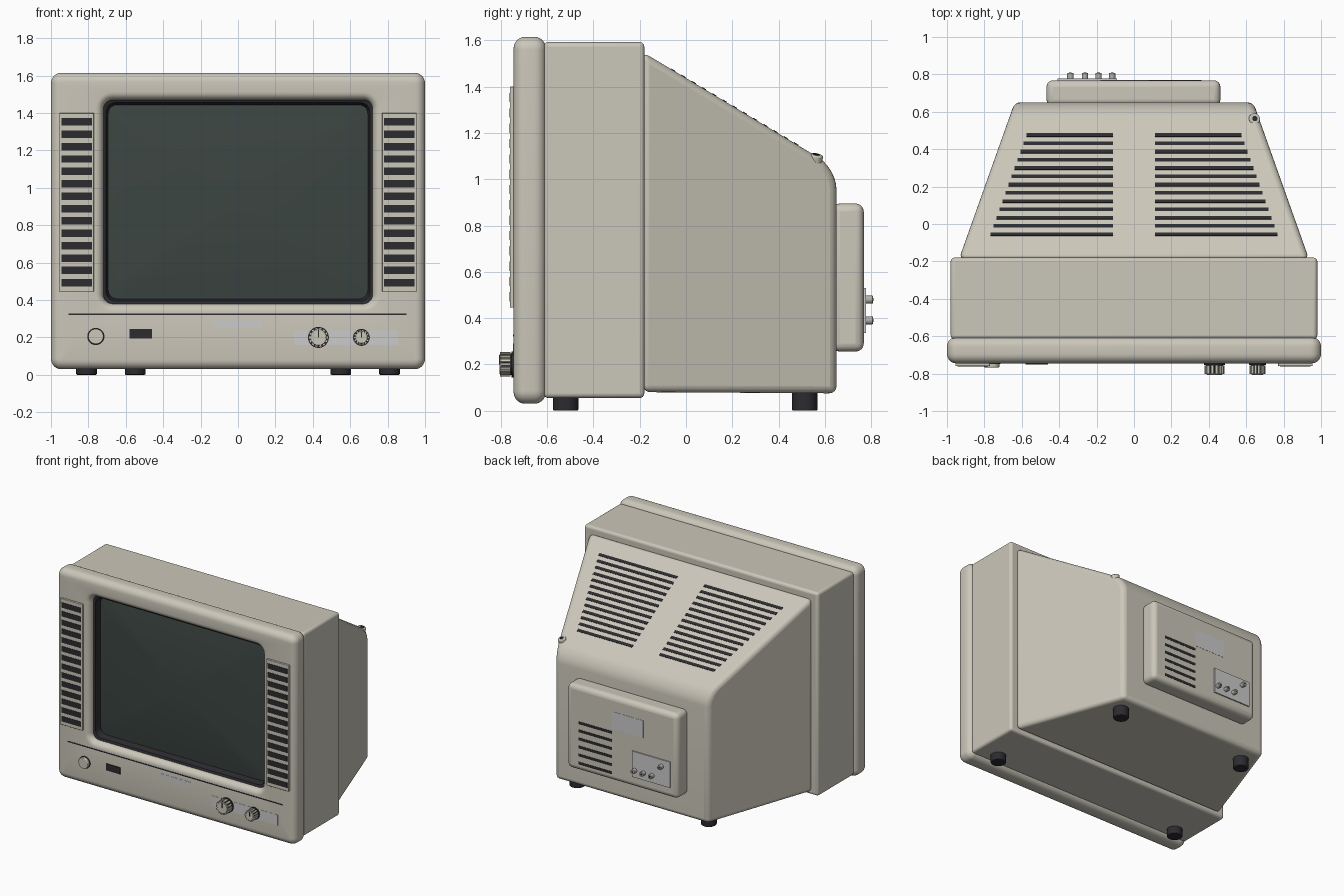
import bpy, bmesh
from math import sin, cos, pi, atan2, radians
from mathutils import Matrix, Vector

if "Cube" in bpy.data.objects:
    bpy.data.objects.remove(bpy.data.objects["Cube"])


def material(name, rgb):
    m = bpy.data.materials.new(name)
    m.diffuse_color = (*rgb, 1)
    m.use_nodes = True
    m.node_tree.nodes["Principled BSDF"].inputs["Base Color"].default_value = m.diffuse_color
    return m


BEIGE = material("beige_plastic", (0.60, 0.57, 0.49))
DARK = material("dark_plastic", (0.025, 0.025, 0.03))
GLASS = material("screen_glass", (0.045, 0.06, 0.055))
LABEL = material("label_grey", (0.58, 0.59, 0.57))
METAL = material("metal", (0.45, 0.44, 0.40))


def finish(name, bm, mat, bevel=0, segs=4):
    bmesh.ops.recalc_face_normals(bm, faces=bm.faces)
    me = bpy.data.meshes.new(name)
    bm.to_mesh(me)
    bm.free()
    ob = bpy.data.objects.new(name, me)
    bpy.context.collection.objects.link(ob)
    me.materials.append(mat)
    if bevel:
        b = ob.modifiers.new("bevel", 'BEVEL')
        b.width, b.segments = bevel, segs
        b.limit_method, b.angle_limit = 'ANGLE', radians(30)
    bpy.ops.object.select_all(action='DESELECT')
    ob.select_set(True)
    bpy.context.view_layer.objects.active = ob
    bpy.ops.object.shade_smooth_by_angle(angle=radians(35))
    return ob


def boxes(name, ranges, mat, bevel=0, segs=4):
    """Boxes given as (x0, x1, y0, y1, z0, z1)."""
    bm = bmesh.new()
    for x0, x1, y0, y1, z0, z1 in ranges:
        m = Matrix.Translation(((x0 + x1) / 2, (y0 + y1) / 2, (z0 + z1) / 2))
        bmesh.ops.create_cube(bm, size=1, matrix=m @ Matrix.Diagonal((x1 - x0, y1 - y0, z1 - z0, 1)))
    return finish(name, bm, mat, bevel, segs)


def cylinders(name, items, mat, bevel=0, sides=32):
    """Cylinders given as (start, end, radius)."""
    bm = bmesh.new()
    for a, b, r in items:
        a, b = Vector(a), Vector(b)
        rot = (b - a).to_track_quat('Z', 'Y').to_matrix().to_4x4()
        bmesh.ops.create_cone(bm, cap_ends=True, segments=sides, radius1=r, radius2=r,
                              depth=(b - a).length, matrix=Matrix.Translation((a + b) / 2) @ rot)
    return finish(name, bm, mat, bevel, 3)


def ring(hx, z0, z1, r, y, n=8):
    """Rounded rectangle facing the front."""
    pts = []
    for cx, cz, a0 in ((hx - r, z1 - r, 0), (r - hx, z1 - r, 90), (r - hx, z0 + r, 180), (hx - r, z0 + r, 270)):
        for i in range(n + 1):
            a = radians(a0 + 90 * i / n)
            pts.append((cx + r * cos(a), y, cz + r * sin(a)))
    return pts


def loft(name, rings, mat, cap_start=False, cap_end=False):
    bm = bmesh.new()
    vs = [[bm.verts.new(p) for p in rg] for rg in rings]
    k = len(vs[0])
    for a, b in zip(vs, vs[1:]):
        for i in range(k):
            bm.faces.new((a[i], a[(i + 1) % k], b[(i + 1) % k], b[i]))
    if cap_start:
        bm.faces.new(vs[0])
    if cap_end:
        bm.faces.new(vs[-1])
    return finish(name, bm, mat)


# Front bezel: rounded outer edge, rounded lip into the screen opening
F, B, R = -0.745, -0.605, 0.05
rings = []


def outer(inset, y):
    rings.append(ring(1 - inset, 0.03 + inset, 1.615 - inset, 0.056 - inset, y))


for i in range(7):
    t = pi / 2 * i / 6
    outer(R * (1 - sin(t)), B - R * (1 - cos(t)))
for i in range(7):
    t = pi / 2 * i / 6
    outer(R * (1 - cos(t)), F + R * (1 - sin(t)))
for i in range(7):
    t = pi / 2 * i / 6
    g = 0.042 * (1 - sin(t))
    rings.append(ring(0.72 + g, 0.38 - g, 1.47 + g, 0.05 + g, F + 0.045 * (1 - cos(t))))
loft("front_bezel", rings, BEIGE, cap_start=True)

# Dark frame around the tube
loft("screen_frame", [ring(0.722, 0.378, 1.472, 0.052, -0.702), ring(0.705, 0.395, 1.455, 0.05, -0.695),
                      ring(0.69, 0.41, 1.44, 0.045, -0.635)], DARK)

# Bulged screen made of shrinking rounded rectangles
srings = []
for i in range(10):
    s = 1 - i / 10
    rg = ring(0.70 * s, 0.925 - 0.525 * s, 0.925 + 0.525 * s, 0.05 * s, 0)
    srings.append([(x, -0.695 + 0.025 * ((x / 0.7) ** 2 + ((z - 0.925) / 0.525) ** 2), z) for x, _, z in rg])
loft("screen", srings, GLASS, cap_end=True)

# Cabinet middle
boxes("cabinet_middle", [(-0.98, 0.98, B - 0.01, -0.18, 0.055, 1.592)], BEIGE, 0.02)

# Tapered rear housing
bm = bmesh.new()
quads = []
for y, hx, z0, z1 in ((-0.185, 0.935, 0.08, 1.548), (0.65, 0.638, 0.075, 1.047)):
    quads.append([bm.verts.new(p) for p in ((-hx, y, z0), (hx, y, z0), (hx, y, z1), (-hx, y, z1))])
a, b = quads
for i in range(4):
    j = (i + 1) % 4
    bm.faces.new((a[i], a[j], b[j], b[i]))
bm.faces.new(a)
bm.faces.new(b)
bmesh.ops.bevel(bm, geom=[bm.edges.get((b[2], b[3]))], offset=0.09, segments=6, profile=0.5, affect='EDGES')
finish("rear_housing", bm, BEIGE, 0.03)

# Vent slots on the sloping top
slope = -0.6
bm = bmesh.new()
for i in range(13):
    y = -0.055 + 0.53 * i / 12
    x1 = 0.768 - 0.193 * i / 12
    z = 1.548 + slope * (y + 0.185)
    for s in (-1, 1):
        m = (Matrix.Translation((s * (0.113 + x1) / 2, y, z)) @ Matrix.Rotation(atan2(slope, 1), 4, 'X')
             @ Matrix.Diagonal((x1 - 0.113, 0.021, 0.006, 1)))
        bmesh.ops.create_cube(bm, size=1, matrix=m)
finish("top_vent_slots", bm, DARK)

# Aerial socket on the rear corner
base, axis = Vector((0.635, 0.555, 1.06)), Vector((0.2, 0.15, 0.85)).normalized()
cylinders("aerial_socket", [(base, base + axis * 0.048, 0.03)], BEIGE, 0.006)
cylinders("aerial_socket_hole", [(base, base + axis * 0.051, 0.014)], DARK)

# Back panel with vents, label and connectors
boxes("back_panel", [(-0.468, 0.462, 0.63, 0.768, 0.255, 0.895)], BEIGE, 0.035)
boxes("back_vent_slots", [(0.08, 0.36, 0.76, 0.770, z - 0.01, z + 0.01)
                          for z in [0.315 + 0.061 * i for i in range(6)]], DARK)
boxes("back_label", [(-0.18, 0.08, 0.76, 0.7695, 0.65, 0.78)], LABEL)
boxes("connector_plate", [(-0.41, -0.09, 0.76, 0.777, 0.335, 0.53)], LABEL)
sockets = [(-0.34, 0.48), (-0.262, 0.39), (-0.19, 0.39), (-0.117, 0.39)]
cylinders("connectors", [((x, 0.77, z), (x, 0.808, z), 0.017) for x, z in sockets], METAL, 0.003, 20)
cylinders("connector_holes", [((x, 0.77, z), (x, 0.809, z), 0.007) for x, z in sockets], DARK, 0, 12)

# Speaker grilles on both sides of the screen
boxes("speaker_grilles", [(c - 0.0925, c + 0.0925, -0.76, -0.735, 0.445, 1.4) for c in (-0.8625, 0.8625)],
      BEIGE, 0.003, 2)
boxes("speaker_slots", [(c - 0.082, c + 0.082, -0.762, -0.75, z - 0.02, z + 0.02)
                        for c in (-0.8625, 0.8625) for z in [0.492 + 0.0662 * i for i in range(14)]], DARK)

# Control strip
boxes("control_groove", [(-0.905, 0.9, -0.747, -0.73, 0.321, 0.329)], DARK)
boxes("indicator_window", [(-0.58, -0.46, -0.752, -0.73, 0.195, 0.245)], DARK)
boxes("front_labels", [(-0.13, 0.125, -0.7465, -0.73, 0.253, 0.29), (0.30, 0.855, -0.7465, -0.73, 0.16, 0.238)], LABEL)
cylinders("power_button_ring", [((-0.76, -0.73, 0.205), (-0.76, -0.749, 0.205), 0.046)], DARK)
cylinders("power_button", [((-0.76, -0.73, 0.205), (-0.76, -0.767, 0.205), 0.041)], BEIGE, 0.005)

# Ribbed knobs
for name, x, r in (("large_knob", 0.43, 0.054), ("small_knob", 0.66, 0.043)):
    z = 0.2
    cylinders(name + "_core", [((x, -0.73, z), (x, -0.754, z), r + 0.002),
                               ((x, -0.73, z), (x, -0.8, z), r - 0.008)], DARK)
    cylinders(name + "_cap", [((x, -0.79, z), (x, -0.806, z), r - 0.011)], BEIGE, 0.003)
    bm = bmesh.new()
    for i in range(14):
        m = (Matrix.Translation((x, -0.78, z)) @ Matrix.Rotation(2 * pi * i / 14, 4, 'Y')
             @ Matrix.Translation((r - 0.008, 0, 0)) @ Matrix.Diagonal((0.014, 0.045, r * 0.26, 1)))
        bmesh.ops.create_cube(bm, size=1, matrix=m)
    finish(name + "_ribs", bm, BEIGE)
    boxes(name + "_pointer", [(x - 0.003, x + 0.003, -0.8075, -0.80, z, z + r - 0.013)], DARK)

# Feet
cylinders("feet", [((s * x, y, 0), (s * x, y, 0.1), 0.055)
                   for x, y in ((0.81, -0.52), (0.55, 0.513)) for s in (-1, 1)], DARK, 0.006)
